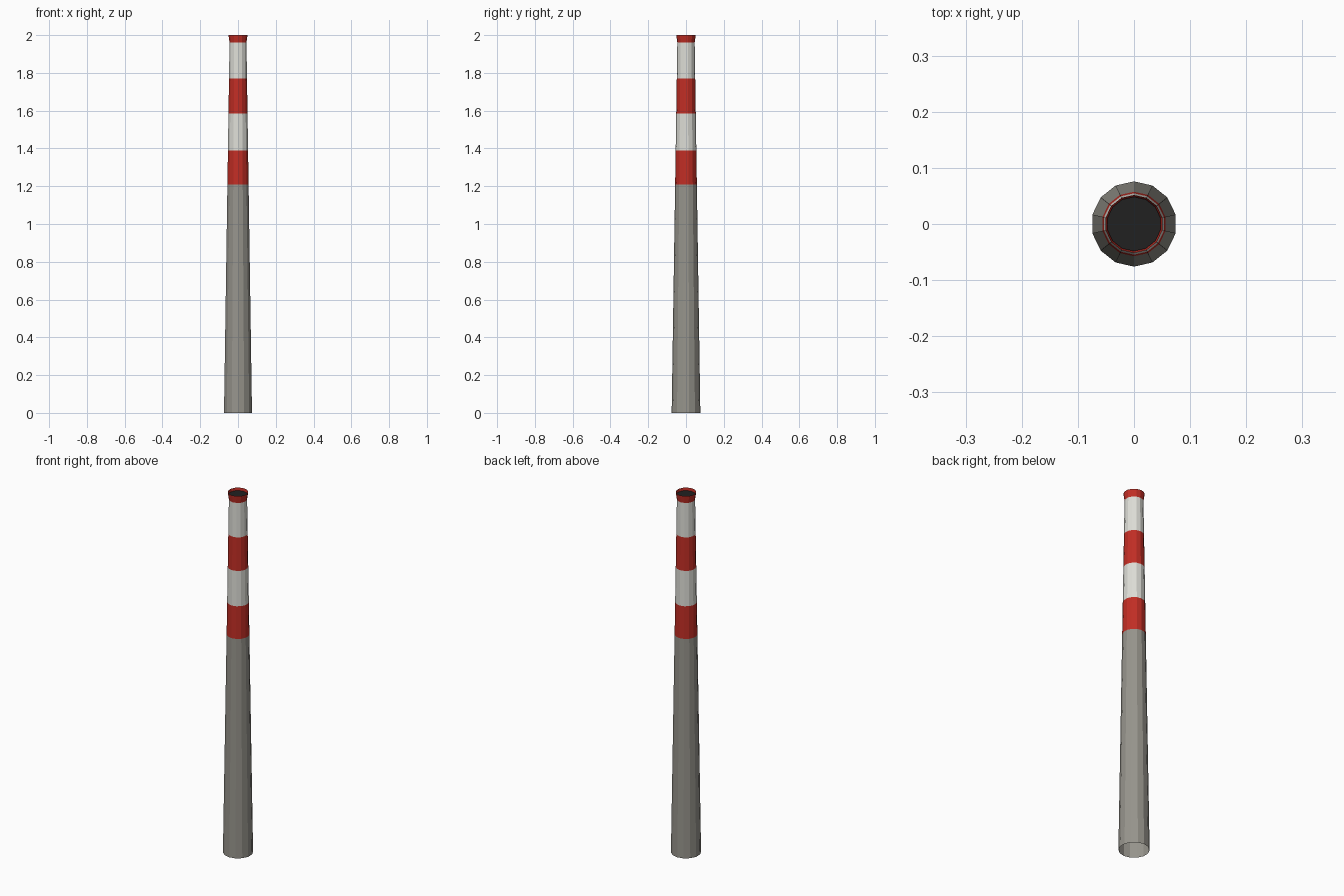
import bpy, bmesh, math

if "Cube" in bpy.data.objects:
    bpy.data.objects.remove(bpy.data.objects["Cube"])

SIDES = 14

def material(name, rgb):
    m = bpy.data.materials.new(name)
    m.diffuse_color = (*rgb, 1.0)
    m.use_nodes = True
    m.node_tree.nodes["Principled BSDF"].inputs["Base Color"].default_value = m.diffuse_color
    return m

grey = material("concrete grey", (0.31, 0.30, 0.265))
red = material("warning red", (0.54, 0.027, 0.018))
white = material("warm white", (0.73, 0.73, 0.68))
black = material("soot black", (0.015, 0.015, 0.015))

def ring(bm, radius, z):
    # corners lie on the y axis, flat sides face left and right
    return [bm.verts.new((radius * math.sin(2 * math.pi * i / SIDES),
                          -radius * math.cos(2 * math.pi * i / SIDES), z))
            for i in range(SIDES)]

def finish(bm, name, mats):
    mesh = bpy.data.meshes.new(name)
    bm.to_mesh(mesh)
    bm.free()
    for m in mats:
        mesh.materials.append(m)
    ob = bpy.data.objects.new(name, mesh)
    bpy.context.collection.objects.link(ob)
    return ob

# Tapered open stack: straight taper to z = 1.96, then a flared rim
def taper(z):
    return 0.076 - 0.030 * z / 1.96

heights = [0.0, 1.21, 1.39, 1.585, 1.77, 1.96]
profile = [(taper(z), z) for z in heights] + [(0.0517, 2.0)]
band_colours = [0, 1, 2, 1, 2, 1]  # grey shaft, alternating stripes, red rim

bm = bmesh.new()
rings = [ring(bm, r, z) for r, z in profile]
for lower, upper, colour in zip(rings, rings[1:], band_colours):
    for i in range(SIDES):
        j = (i + 1) % SIDES
        f = bm.faces.new((lower[i], lower[j], upper[j], upper[i]))
        f.material_index = colour
finish(bm, "chimney_stack", [grey, red, white])

# Dark flue opening set just inside the rim
bm = bmesh.new()
bm.faces.new(ring(bm, 0.0485, 1.985))
finish(bm, "flue_opening", [black])
